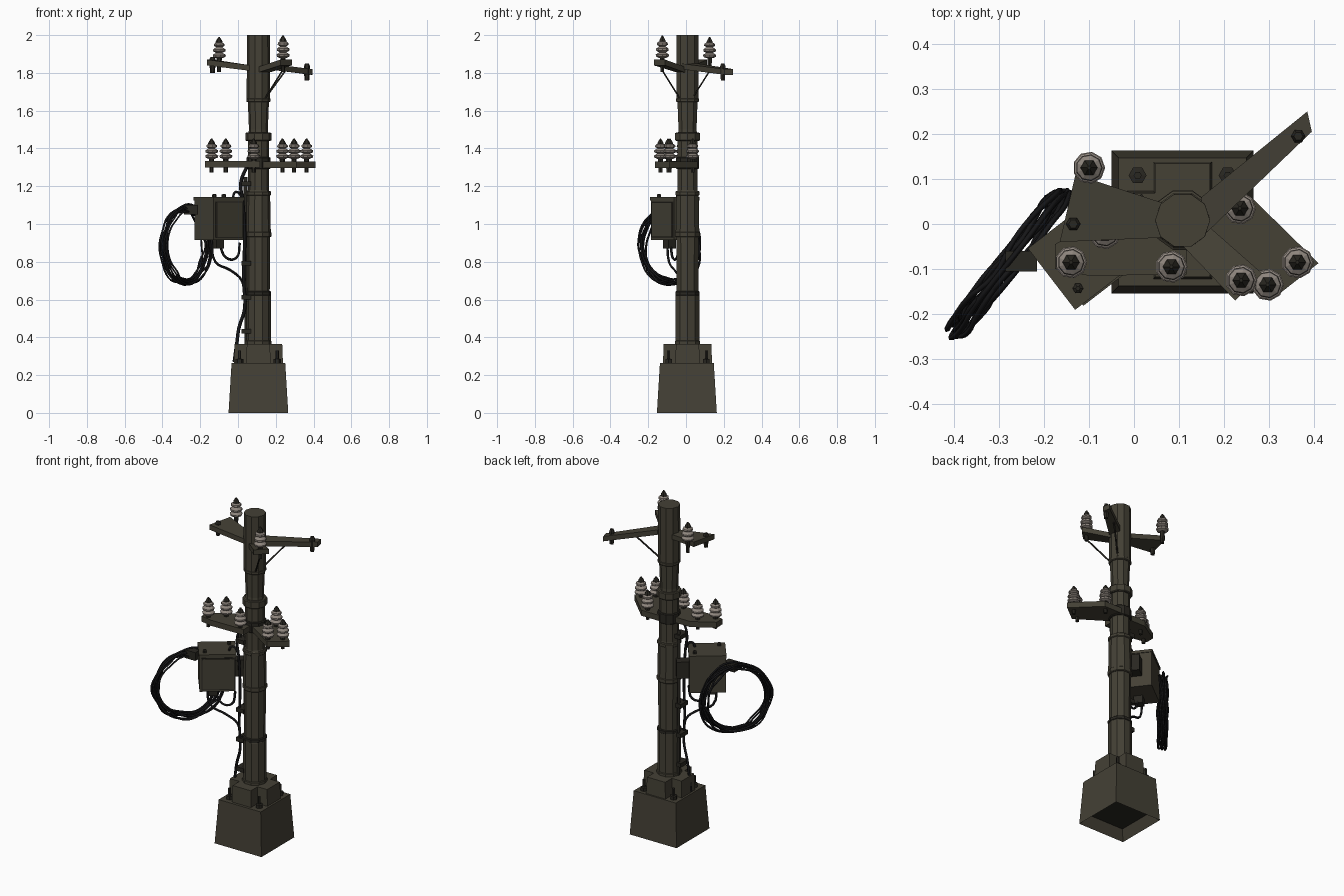
import bpy, bmesh, math, random
from mathutils import Vector

if "Cube" in bpy.data.objects:
    bpy.data.objects.remove(bpy.data.objects["Cube"])
random.seed(4)


def material(name, rgb):
    m = bpy.data.materials.new(name)
    m.diffuse_color = (*rgb, 1)
    m.use_nodes = True
    m.node_tree.nodes["Principled BSDF"].inputs["Base Color"].default_value = m.diffuse_color
    return m


OLIVE = material("weathered olive", (0.058, 0.052, 0.036))
DARK = material("dark grime", (0.022, 0.020, 0.015))
BLACK = material("black rubber", (0.008, 0.008, 0.009))
CERAMIC = material("dusty ceramic", (0.27, 0.235, 0.205))
PX, PY = 0.108, 0.008


def finish(name, bm, *mats):
    bmesh.ops.recalc_face_normals(bm, faces=bm.faces)
    me = bpy.data.meshes.new(name)
    bm.to_mesh(me)
    bm.free()
    for m in mats:
        me.materials.append(m)
    ob = bpy.data.objects.new(name, me)
    bpy.context.collection.objects.link(ob)
    return ob


def loft(name, rings, *mats):
    """Skin a stack of equal-length point rings and cap both ends."""
    bm = bmesh.new()
    rows = [[bm.verts.new(p) for p in r] for r in rings]
    n = len(rows[0])
    for a, b in zip(rows, rows[1:]):
        for i in range(n):
            bm.faces.new((a[i], a[(i + 1) % n], b[(i + 1) % n], b[i]))
    bm.faces.new(rows[0][::-1])
    bm.faces.new(rows[-1])
    return finish(name, bm, *mats)


def lathe(name, profile, x, y, sides, *mats):
    return loft(name, [[(x + r * math.cos(2 * math.pi * i / sides),
                         y + r * math.sin(2 * math.pi * i / sides), z)
                        for i in range(sides)] for r, z in profile], *mats)


def block(name, x0, x1, y0, y1, z0, z1, mat, taper=0.0):
    def ring(z, t):
        return [(x0 + t, y0 + t, z), (x1 - t, y0 + t, z), (x1 - t, y1 - t, z), (x0 + t, y1 - t, z)]
    return loft(name, [ring(z0, 0), ring(z1, taper)], mat)


def plate(name, corners, thick, mat):
    """Flat bracket from (x, y, top z) corners."""
    return loft(name, [[(x, y, z - thick) for x, y, z in corners], corners], mat)


def tube(name, points, radius, mat, cyclic=False, smooth=True):
    cu = bpy.data.curves.new(name, 'CURVE')
    cu.dimensions = '3D'
    cu.bevel_depth = radius
    cu.bevel_resolution = 0
    cu.resolution_u = 4
    cu.use_fill_caps = True
    sp = cu.splines.new('BEZIER')
    sp.bezier_points.add(len(points) - 1)
    for b, p in zip(sp.bezier_points, points):
        b.co = p
        b.handle_left_type = b.handle_right_type = 'AUTO' if smooth else 'VECTOR'
    sp.use_cyclic_u = cyclic
    cu.materials.append(mat)
    ob = bpy.data.objects.new(name, cu)
    bpy.context.collection.objects.link(ob)
    return ob


# Tapered concrete footing with a hollow dark underside
base = block("footing", PX - 0.158, PX + 0.158, PY - 0.162, PY + 0.155, 0, 0.265, OLIVE, 0.016)
base.data.materials.append(DARK)
bm = bmesh.new()
bm.from_mesh(base.data)
bm.faces.ensure_lookup_table()
under = min(bm.faces, key=lambda f: f.calc_center_median().z)
bmesh.ops.inset_region(bm, faces=[under], thickness=0.04)
under.material_index = 1
bmesh.ops.translate(bm, verts=under.verts, vec=(0, 0, 0.06))
bm.to_mesh(base.data)
bm.free()

# Four clamp blocks around the foot, with anchor bolts between them
for i, (dx, dy) in enumerate([(1, 0), (-1, 0), (0, 1), (0, -1)]):
    cx, cy = PX + 0.085 * dx, PY + 0.085 * dy
    hx, hy = (0.045, 0.065) if dx else (0.065, 0.045)
    block(f"foot_clamp_{i}", cx - hx, cx + hx, cy - hy, cy + hy, 0.262, 0.365, OLIVE, 0.004)
for i, (sx, sy) in enumerate([(1, 1), (1, -1), (-1, 1), (-1, -1)]):
    lathe(f"anchor_bolt_{i}", [(0.02, 0.262), (0.02, 0.285), (0.009, 0.287), (0.009, 0.33)],
          PX + 0.1 * sx, PY + 0.1 * sy, 6, DARK)

# Pole of slightly uneven wrapped sections
lathe("pole", [(0.066, 0.26), (0.066, 0.62), (0.060, 0.63), (0.061, 0.93), (0.066, 0.94),
               (0.062, 1.16), (0.055, 1.18), (0.055, 1.46), (0.050, 1.50), (0.056, 1.65),
               (0.062, 1.66), (0.061, 2.0)], PX, PY, 10, OLIVE)
for i, (z, h, r) in enumerate([(0.36, 0.02, 0.070), (0.62, 0.02, 0.068), (0.93, 0.025, 0.069),
                               (1.15, 0.02, 0.067), (1.29, 0.06, 0.064), (1.44, 0.04, 0.069),
                               (1.645, 0.018, 0.064)]):
    lathe(f"pole_band_{i}", [(r - 0.005, z), (r, z + 0.004), (r, z + h), (r - 0.005, z + h + 0.004)],
          PX, PY, 10, DARK if i in (1, 4) else OLIVE)

# Upper arms at three angles
plate("upper_arm_left", [(-0.13, 0.11, 1.87), (-0.165, -0.04, 1.87), (0.07, -0.03, 1.84),
                         (0.07, 0.045, 1.84)], 0.03, OLIVE)
plate("upper_arm_right", [(0.385, 0.25, 1.82), (0.15, 0.06, 1.85), (0.15, -0.03, 1.85),
                          (0.395, 0.205, 1.82)], 0.03, OLIVE)
plate("upper_arm_front", [(0.225, -0.17, 1.87), (0.285, -0.11, 1.87), (0.16, 0.0, 1.83),
                          (0.10, -0.04, 1.83)], 0.03, OLIVE)
tube("brace_front", [(0.24, -0.13, 1.82), (0.14, -0.03, 1.66)], 0.005, DARK, smooth=False)
tube("brace_right", [(0.25, 0.125, 1.81), (0.14, 0.03, 1.66)], 0.005, DARK, smooth=False)
lathe("empty_pin_right", [(0.012, 1.76), (0.016, 1.80), (0.016, 1.835), (0.01, 1.85)],
      0.365, 0.195, 6, DARK)
lathe("empty_pin_left", [(0.012, 1.80), (0.016, 1.84), (0.016, 1.875), (0.01, 1.885)],
      -0.135, 0.0, 6, DARK)

# Lower arms
plate("lower_arm_left", [(x, y, 1.333) for x, y in
      [(-0.175, -0.045), (-0.175, -0.10), (-0.10, -0.115), (0.117, -0.112), (0.117, 0.03),
       (-0.05, 0.03)]], 0.034, OLIVE)
plate("lower_arm_right", [(x, y, 1.331) for x, y in
      [(0.14, 0.06), (0.26, 0.06), (0.41, -0.087), (0.31, -0.165), (0.12, -0.04)]], 0.034, OLIVE)


# Ceramic insulators: ribbed body, dark mounting pin and cap
def insulator(i, x, y, z, s=1.0):
    lathe(f"insulator_pin_{i}", [(0.011, z - 0.06), (0.011, z - 0.04), (0.014, z),
                                 (0.014, z + 0.025 * s)], x, y, 6, DARK)
    ribs = [(0.018, 0.012), (0.033, 0.018), (0.036, 0.028), (0.018, 0.038), (0.034, 0.046),
            (0.034, 0.055), (0.017, 0.066), (0.030, 0.073), (0.028, 0.082), (0.012, 0.092)]
    lathe(f"insulator_body_{i}", [(r, z + h * s) for r, h in ribs], x, y, 9, CERAMIC)
    lathe(f"insulator_cap_{i}", [(0.019, z + 0.088 * s), (0.017, z + 0.096 * s),
                                 (0.004, z + 0.115 * s)], x, y, 6, DARK)


spots = [(-0.10, 0.125, 1.865, 1.08), (0.238, -0.125, 1.865, 1.15)]
spots += [(x, y, 1.333, 1.03) for x, y in [(-0.14, -0.085), (-0.065, -0.02), (0.083, -0.095),
                                           (0.235, 0.035), (0.297, -0.135), (0.363, -0.085)]]
for i, s in enumerate(spots):
    insulator(i, *s)

# Equipment box hung at an angle beside the pole
CORNER = Vector((-0.13, -0.185, 0))
U = Vector((0.793, 0.61, 0))     # along the door side
V = Vector((-0.61, 0.793, 0))    # along the outer side


def angled(name, u0, u1, v0, v1, z0, z1, mat):
    ring = [CORNER + U * u + V * v for u, v in [(u0, v0), (u1, v0), (u1, v1), (u0, v1)]]
    return loft(name, [[p + Vector((0, 0, z)) for p in ring] for z in (z0, z1)], mat)


angled("box_body", 0.0, 0.20, 0.0, 0.164, 0.915, 1.13, OLIVE)
angled("box_lid", -0.004, 0.204, -0.004, 0.168, 1.125, 1.142, OLIVE)
angled("box_door_gap", 0.01, 0.196, -0.002, 0.0, 0.925, 1.12, DARK)
angled("box_door", 0.016, 0.19, -0.008, -0.002, 0.932, 1.114, OLIVE)
angled("box_bracket", 0.19, 0.27, 0.05, 0.11, 0.98, 1.08, DARK)
angled("box_underside_fitting", 0.05, 0.10, 0.04, 0.09, 0.87, 0.915, DARK)
for i, (u, v) in enumerate([(0.03, 0.03), (0.17, 0.13)]):
    p = CORNER + U * u + V * v
    lathe(f"box_lid_bolt_{i}", [(0.012, 1.14), (0.012, 1.155), (0.005, 1.16)], p.x, p.y, 6, DARK)

# Coiled cable hanging in a vertical plane
C = Vector((-0.277, -0.085, 0.885))
W = Vector((0.61, 0.79, 0))
N = Vector((0.79, -0.61, 0))
for k in range(9):
    r0 = 0.172 + 0.035 * (k % 5) / 4
    off = (k % 3 - 1) * 0.016
    pts = []
    for j in range(14):
        a = 2 * math.pi * j / 14
        r = r0 + random.uniform(-0.010, 0.010)
        d = off + random.uniform(-0.008, 0.008)
        pts.append(C + W * r * math.cos(a) + N * d + Vector((0, 0, r * math.sin(a) * 1.03)))
    tube(f"coil_strand_{k}", pts, 0.006, BLACK, cyclic=True)
block("coil_hook", -0.285, -0.215, -0.105, -0.06, 1.05, 1.10, DARK)

# Loose cables running down the pole and out of the box
tube("pole_cable", [(0.045, -0.03, 1.30), (0.015, -0.03, 1.22), (0.025, -0.03, 1.12),
                    (0.035, -0.03, 0.95), (0.03, -0.03, 0.70), (0.035, -0.03, 0.55),
                    (0.005, -0.02, 0.45), (-0.005, -0.02, 0.38), (-0.02, -0.02, 0.27)], 0.009, BLACK)
tube("pole_conduit", [(0.045, 0.01, 0.36), (0.04, 0.01, 1.25)], 0.011, DARK, smooth=False)
tube("box_cable_long", [(-0.14, -0.10, 0.92), (-0.12, -0.09, 0.80), (-0.04, -0.06, 0.755),
                        (0.02, -0.03, 0.70), (0.035, -0.03, 0.60)], 0.007, BLACK)
tube("box_cable_short", [(-0.10, -0.08, 0.90), (-0.06, -0.07, 0.82), (-0.01, -0.05, 0.82),
                         (0.01, -0.04, 0.90)], 0.007, BLACK)
tube("box_cable_top", [(-0.03, -0.05, 1.13), (-0.01, -0.04, 1.17), (0.03, -0.03, 1.12)], 0.007, BLACK)
for i, z in enumerate([0.42, 0.60, 0.78, 1.20]):
    block(f"cable_clip_{i}", 0.018, 0.07, -0.045, 0.025, z, z + 0.025, DARK)
